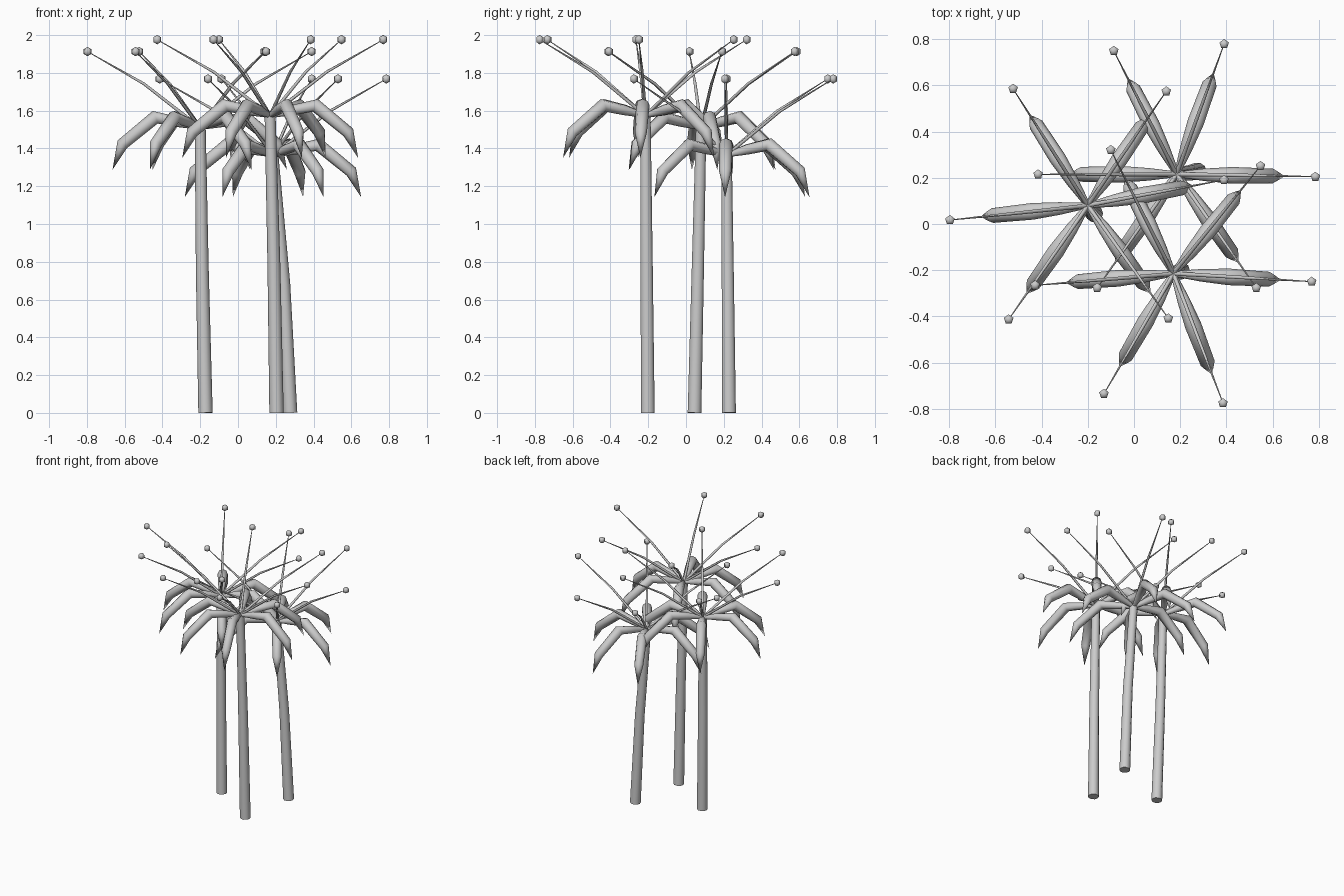
import bpy, bmesh, math
from mathutils import Vector, Matrix

if "Cube" in bpy.data.objects:
    bpy.data.objects.remove(bpy.data.objects["Cube"])


def tube(bm, points, radii, side, sides):
    """Sweep a tapered round section along points; a zero radius closes to a point."""
    pts = [Vector(p) for p in points]
    rings = []
    for i, (p, r) in enumerate(zip(pts, radii)):
        a, b = pts[max(i - 1, 0)], pts[min(i + 1, len(pts) - 1)]
        tangent = (b - a).normalized()
        u = (side - tangent * side.dot(tangent)).normalized()
        v = tangent.cross(u)
        if r == 0:
            rings.append([bm.verts.new(p)])
            continue
        angles = [2 * math.pi * k / sides for k in range(sides)]
        rings.append([bm.verts.new(p + (u * math.cos(t) + v * math.sin(t)) * r) for t in angles])
    for lo, hi in zip(rings, rings[1:]):
        for k in range(sides):
            j = (k + 1) % sides
            if len(hi) == 1:
                bm.faces.new((lo[k], lo[j], hi[0]))
            else:
                bm.faces.new((lo[k], lo[j], hi[j], hi[k]))
    bm.faces.new(rings[0][::-1])
    if len(rings[-1]) > 1:
        bm.faces.new(rings[-1])


def finish(bm, name, smooth_angle):
    bmesh.ops.recalc_face_normals(bm, faces=bm.faces[:])
    mesh = bpy.data.meshes.new(name)
    bm.to_mesh(mesh)
    bm.free()
    obj = bpy.data.objects.new(name, mesh)
    bpy.context.collection.objects.link(obj)
    bpy.ops.object.select_all(action='DESELECT')
    obj.select_set(True)
    bpy.context.view_layer.objects.active = obj
    bpy.ops.object.shade_smooth_by_angle(angle=math.radians(smooth_angle))
    return obj


# Radial profiles: (distance from trunk, height above crown, radius)
LEAF = [(0.0, 0.0, 0.012), (0.12, 0.03, 0.027), (0.24, 0.055, 0.036),
        (0.415, -0.088, 0.032), (0.467, -0.223, 0)]
STALK = [(0.0, 0.0, 0.010), (0.30, 0.232, 0.008), (0.60, 0.403, 0.002)]


def radial(bm, profile, crown, angle, sides):
    out = Vector((math.cos(angle), math.sin(angle), 0))
    side = Vector((-out.y, out.x, 0))
    points = [crown + out * r + Vector((0, 0, z)) for r, z, _ in profile]
    tube(bm, points, [p[2] for p in profile], side, sides)
    return points[-1]


def plant(name, base, crown, bow, angles):
    base, crown = Vector(base), Vector(crown)

    # Trunk
    bm = bmesh.new()
    middle = (base + crown) / 2 + Vector((bow, 0, 0))
    tube(bm, [base, middle, crown], [0.038, 0.034, 0.029], Vector((1, 0, 0)), 10)
    finish(bm, name + "_trunk", 50)

    # Drooping leaves, thin stalks and the beads at their ends
    leaves, stalks, beads = bmesh.new(), bmesh.new(), bmesh.new()
    for degrees in angles:
        a = math.radians(degrees)
        radial(leaves, LEAF, crown, a, 8)
        end = radial(stalks, STALK, crown, a, 5)
        bmesh.ops.create_uvsphere(beads, u_segments=5, v_segments=3, radius=0.025,
                                  matrix=Matrix.Translation(end))
    finish(leaves, name + "_leaves", 60)
    finish(stalks, name + "_stalks", 80)
    finish(beads, name + "_beads", 80)


plant("left_tree", (-0.172, 0.045, 0), (-0.20, 0.08, 1.51), -0.003,
      (10.6, 55.5, 122.6, 186, 235.2, 305.5))
plant("back_tree", (0.276, 0.228, 0), (0.185, 0.215, 1.365), 0.012,
      (-1, 70, 117, 180, 235, 305))
plant("front_tree", (0.204, -0.202, 0), (0.17, -0.215, 1.573), 0.003,
      (-3.3, 51, 116.8, 184.8, 240, 291))
